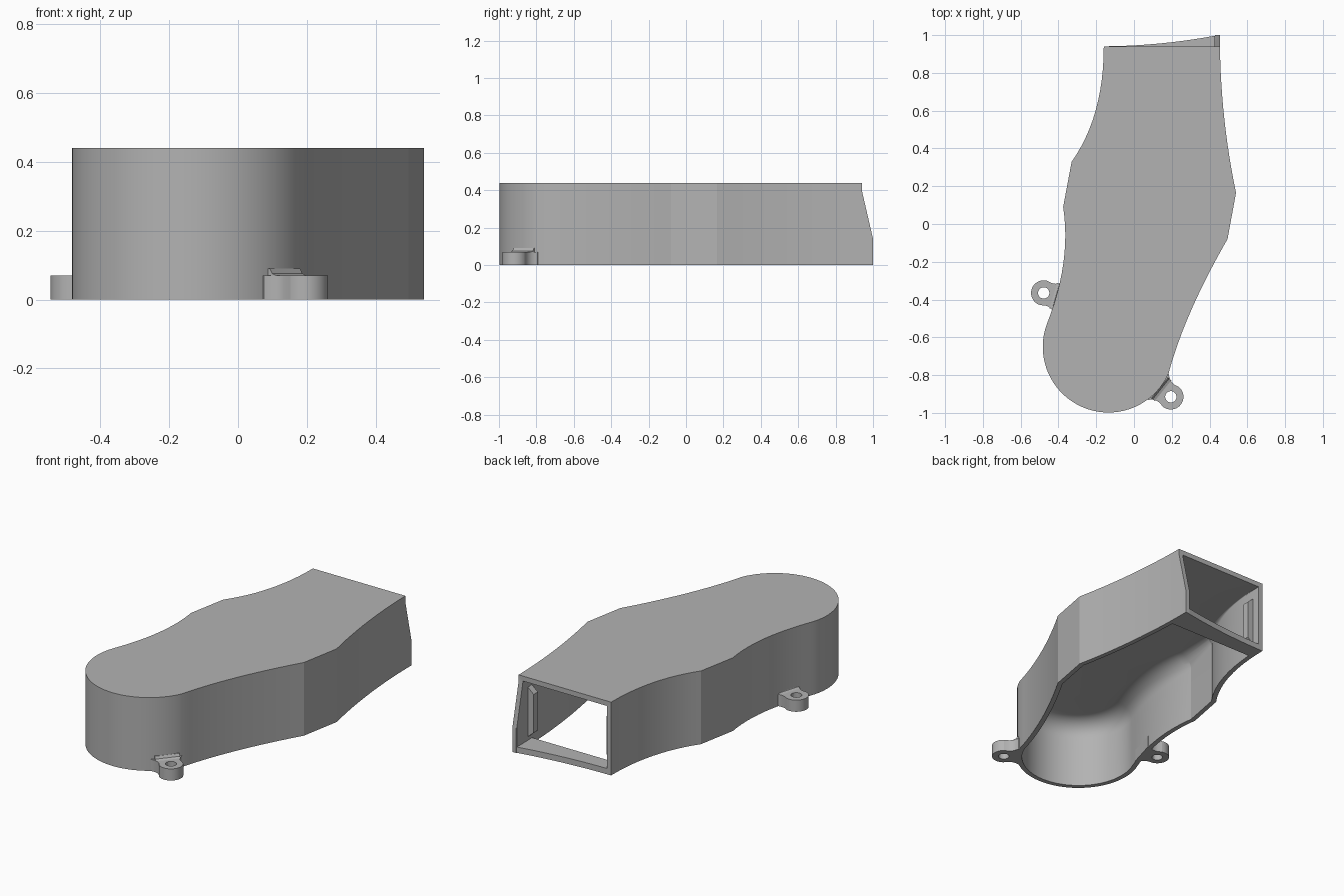
import bpy, bmesh, math
from mathutils import Vector, Matrix

if "Cube" in bpy.data.objects:
    bpy.data.objects.remove(bpy.data.objects["Cube"])

HEIGHT, WALL, CEILING, PAD = 0.44, 0.028, 0.41, 0.07

grey = bpy.data.materials.new("plain grey")
grey.use_nodes = True
grey.diffuse_color = (0.45, 0.45, 0.45, 1)
grey.node_tree.nodes["Principled BSDF"].inputs["Base Color"].default_value = grey.diffuse_color


def loft(name, rings):
    """Closed solid through rings of 3D points."""
    bm = bmesh.new()
    loops = [[bm.verts.new(p) for p in ring] for ring in rings]
    n = len(loops[0])
    for low, high in zip(loops, loops[1:]):
        for i in range(n):
            j = (i + 1) % n
            bm.faces.new((low[i], low[j], high[j], high[i]))
    bm.faces.new(loops[0][::-1])
    bm.faces.new(loops[-1])
    bmesh.ops.recalc_face_normals(bm, faces=bm.faces)
    mesh = bpy.data.meshes.new(name)
    bm.to_mesh(mesh)
    bm.free()
    mesh.materials.append(grey)
    obj = bpy.data.objects.new(name, mesh)
    bpy.context.collection.objects.link(obj)
    return obj


def prism(name, outline, low, high, matrix=Matrix()):
    return loft(name, [[matrix @ Vector((a, b, h)) for a, b in outline] for h in (low, high)])


def cut(obj, cutter):
    mod = obj.modifiers.new("cut", 'BOOLEAN')
    mod.operation, mod.solver, mod.object = 'DIFFERENCE', 'EXACT', cutter
    bpy.context.view_layer.objects.active = obj
    bpy.ops.object.modifier_apply(modifier=mod.name)
    bpy.data.objects.remove(cutter)


def smooth(obj):
    bpy.ops.object.select_all(action='DESELECT')
    obj.select_set(True)
    bpy.context.view_layer.objects.active = obj
    bpy.ops.object.shade_smooth_by_angle(angle=math.radians(15))


def bend(a, b, c, n=12):
    """Quadratic curve from a to c, pulled towards b."""
    return [((1 - t) ** 2 * Vector(a) + 2 * t * (1 - t) * Vector(b) + t * t * Vector(c))
            for t in (i / n for i in range(n + 1))]


def arc(cx, cy, r, start, end, n):
    return [Vector((cx + r * math.cos(a), cy + r * math.sin(a)))
            for a in (math.radians(start + (end - start) * i / n) for i in range(n + 1))]


# Outline of the housing, from the back down one side and up the other
sides = bend((-0.16, 0.94), (-0.16, 0.57), (-0.33, 0.33))
sides += bend((-0.375, 0.09), (-0.33, -0.2), (-0.462, -0.531))
sides += arc(-0.135, -0.65, 0.348, 160, 336, 40)[1:]
sides += bend((0.183, -0.79), (0.27, -0.47), (0.495, -0.08))[1:]
sides += bend((0.54, 0.165), (0.46, 0.55), (0.455, 0.94))
back = bend((0.43, 0.997), (0.15, 0.945), (-0.135, 0.941))
housing = prism("housing", sides + [Vector((0.455, 1)), Vector((0.43, 1))] + back, 0, HEIGHT)

# Sloping back end
across = Matrix(((0, 0, 1, 0), (1, 0, 0, 0), (0, 1, 0, 0), (0, 0, 0, 1)))
slope = [(0.94, 0.5), (0.94, 0.4), (1.0, 0.14), (1.1, 0.14), (1.1, 0.5)]
cut(housing, prism("slope_cutter", slope, -1, 1, across))

# Cavity, with a fillet under the top that fades out towards the back
path = [Vector((-0.16, 1.1))] + sides + [Vector((0.455, 1.1))]
inward = []
for i, p in enumerate(path):
    before, after = path[max(i - 1, 0)], path[min(i + 1, len(path) - 1)]
    d = Vector((0, 0))
    if i > 0:
        d += (p - before).normalized()
    if i < len(path) - 1:
        d += (after - p).normalized()
    d.normalize()
    inward.append(Vector((-d.y, d.x)))


def fillet(y):
    t = min(max((0.75 - y) / 0.9, 0), 1)
    return 0.004 + 0.1 * t * t * (3 - 2 * t)


rings = [[(*(p + n * WALL), -0.05) for p, n in zip(path, inward)]]
for k in range(9):
    a = math.pi / 2 * k / 8
    ring = []
    for p, n in zip(path, inward):
        r = fillet(p.y)
        ring.append((*(p + n * (WALL + r * (1 - math.cos(a)))), CEILING - r + r * math.sin(a)))
    rings.append(ring)
cut(housing, loft("cavity_cutter", rings))
smooth(housing)

# Bottom bar across the back opening
bar = prism("back_bar", [(-0.135, 0.85), (0.43, 0.85)] + back, 0, 0.035)
smooth(bar)

# Upright guide ribs on both walls inside the opening
lengthwise = Matrix(((1, 0, 0, 0), (0, 0, 1, 0), (0, 1, 0, 0), (0, 0, 0, 1)))
for name, x, s in (("left_guide", 0.435, -1), ("right_guide", -0.14, 1)):
    rib = [(x, 0.05), (x + s * 0.045, 0.09), (x + s * 0.045, 0.32), (x, 0.36)]
    prism(name, rib, 0.85, 0.89, lengthwise)

# Screw lugs: rounded pad with a hole and a sloped fillet against the wall
pad = [Vector((-0.022, -0.088))] + bend((-0.008, -0.088), (0.015, -0.06), (0.05, -0.062), 6)
pad += arc(0.075, 0, 0.067, -90, 90, 20)
pad += [Vector((p.x, -p.y)) for p in reversed(pad[:8])]
gusset = [(-0.02, PAD), (0.022, PAD), (0.008, 0.076), (0, 0.09), (-0.02, 0.09)]
stand = Matrix(((1, 0, 0, 0), (0, 0, 1, 0), (0, 1, 0, 0), (0, 0, 0, 1)))
for name, x, y, angle in (("right_lug", -0.478, -0.365, 164), ("left_lug", 0.195, -0.915, -38.8)):
    turn = Matrix.Rotation(math.radians(angle), 4, 'Z')
    place = Matrix.Translation((x, y, 0)) @ turn @ Matrix.Translation((-0.075, 0, 0))
    lug = prism(name, pad, 0, PAD, place)
    cut(lug, prism("hole_cutter", arc(0.075, 0, 0.03, 0, 345, 23), -0.1, 0.2, place))
    smooth(lug)
    prism(name + "_gusset", gusset, -0.07, 0.07, place @ stand)
